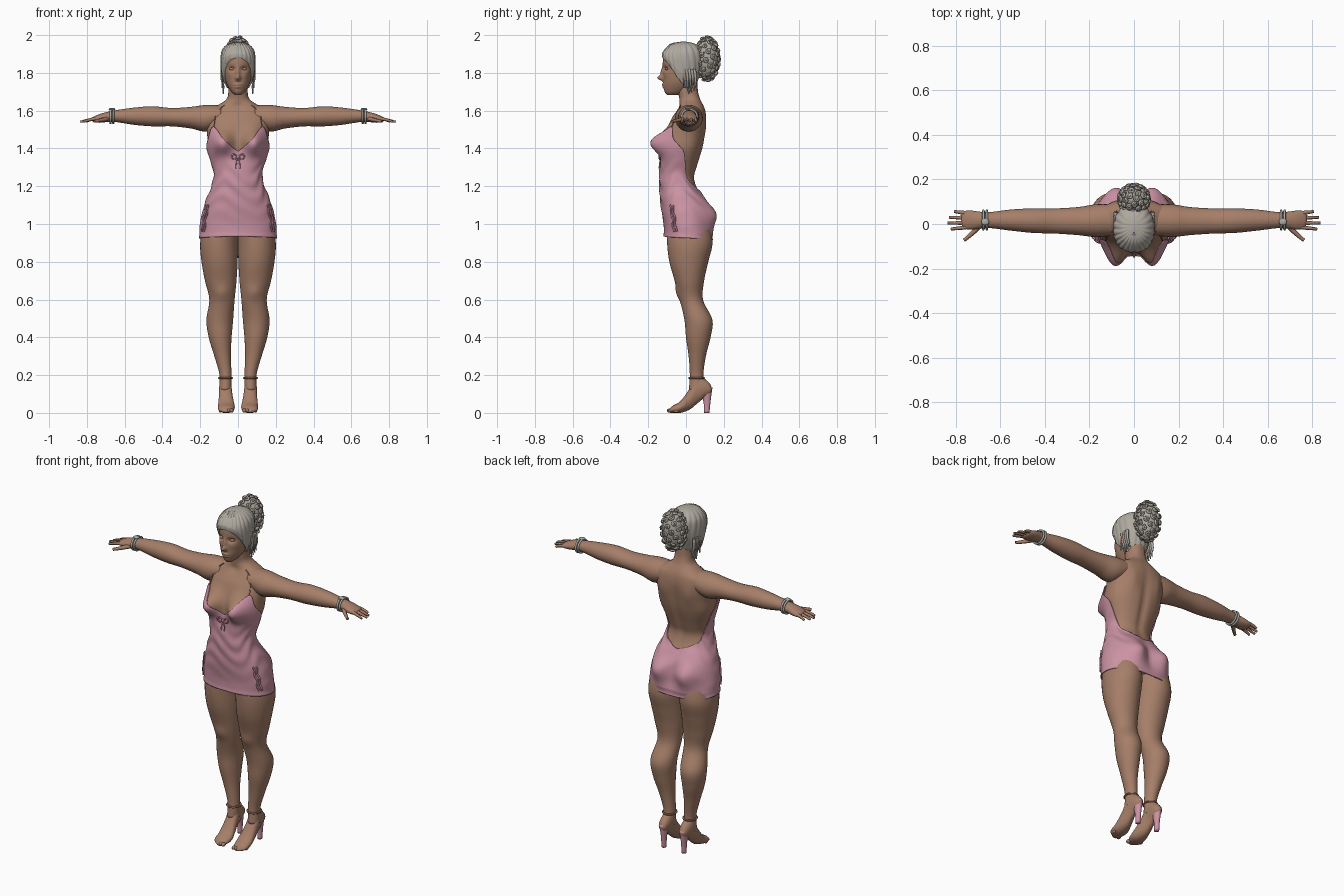
import bpy, bmesh, math, random
from mathutils import Vector

random.seed(4)
if "Cube" in bpy.data.objects:
    bpy.data.objects.remove(bpy.data.objects["Cube"])


def material(name, *rgb):
    m = bpy.data.materials.new(name)
    m.use_nodes = True
    m.diffuse_color = (*rgb, 1)
    m.node_tree.nodes["Principled BSDF"].inputs["Base Color"].default_value = (*rgb, 1)
    return m


SKIN = material("warm skin", .38, .21, .14)
PINK = material("pink satin", .6, .29, .37)
HAIR = material("ash hair", .43, .4, .35)
SILVER = material("silver", .4, .4, .38)
STRAP = material("brown strap", .3, .16, .11)


# ---- helpers ----
def interp(table, t):
    """Smooth row of values at t from a table sorted by its first column."""
    t = min(max(t, table[0][0]), table[-1][0])
    i = 0
    while i < len(table) - 2 and t > table[i + 1][0]:
        i += 1
    a, b = table[i], table[i + 1]
    before, after = table[max(i - 1, 0)], table[min(i + 2, len(table) - 1)]
    h = b[0] - a[0]
    f = (t - a[0]) / h
    row = []
    for k in range(1, len(a)):
        ma = (b[k] - before[k]) / (b[0] - before[0]) * h
        mb = (after[k] - a[k]) / (after[0] - a[0]) * h
        row.append((2*f**3 - 3*f*f + 1) * a[k] + (f**3 - 2*f*f + f) * ma
                   + (3*f*f - 2*f**3) * b[k] + (f**3 - f*f) * mb)
    return row


def bump(*offsets):
    return math.exp(-sum(o * o for o in offsets))


def oval(a0, a1, b0, b1, u, power=1):
    """Point on an oval filling the given box; u = 0 is the low-b side."""
    s, c = math.sin(u), -math.cos(u)
    s, c = (math.copysign(abs(v) ** power, v) for v in (s, c))
    return (a0 + a1 + (a1 - a0) * s) / 2, (b0 + b1 + (b1 - b0) * c) / 2


def surface(name, point, around, along, mat, caps=True, thick=0):
    """Tube-like mesh from point(u, t) with u an angle and t from 0 to 1."""
    bm = bmesh.new()
    rings = [[bm.verts.new(point(2 * math.pi * i / around, j / along)) for i in range(around)]
             for j in range(along + 1)]
    for lo, hi in zip(rings, rings[1:]):
        for i in range(around):
            k = (i + 1) % around
            bm.faces.new((lo[i], lo[k], hi[k], hi[i]))
    if caps:
        bm.faces.new(rings[0])
        bm.faces.new(rings[-1])
    bmesh.ops.recalc_face_normals(bm, faces=bm.faces)
    ob = finish(name, bm, mat)
    if thick:
        mod = ob.modifiers.new("thickness", "SOLIDIFY")
        mod.thickness, mod.offset = thick, 0


def finish(name, bm, mat):
    mesh = bpy.data.meshes.new(name)
    bm.to_mesh(mesh)
    bm.free()
    mesh.materials.append(mat)
    mesh.shade_smooth()
    ob = bpy.data.objects.new(name, mesh)
    bpy.context.collection.objects.link(ob)
    return ob


def ball(name, loc, size, mat, tilt=0):
    bm = bmesh.new()
    bmesh.ops.create_uvsphere(bm, u_segments=16, v_segments=10, radius=1)
    ob = finish(name, bm, mat)
    ob.location, ob.scale, ob.rotation_euler = loc, size, (tilt, 0, 0)


def tube(name, points, radius, mat, closed=False, tip=1):
    cu = bpy.data.curves.new(name, "CURVE")
    cu.dimensions = "3D"
    cu.resolution_u = 4
    cu.bevel_depth, cu.bevel_resolution, cu.use_fill_caps = radius, 1, True
    sp = cu.splines.new("NURBS")
    sp.points.add(len(points) - 1)
    for i, (p, q) in enumerate(zip(sp.points, points)):
        p.co = (*q, 1)
        p.radius = 1 + (tip - 1) * i / (len(points) - 1)
    sp.use_cyclic_u, sp.use_endpoint_u, sp.order_u = closed, not closed, min(3, len(points))
    cu.materials.append(mat)
    ob = bpy.data.objects.new(name, cu)
    bpy.context.collection.objects.link(ob)


def limb(name, table, axis, side, mat, around=28, along=30, shape=lambda p: p):
    """Loft of ovals along an axis, placed on one side of the body."""
    def point(u, t):
        d = table[0][0] + (table[-1][0] - table[0][0]) * t
        a, b = oval(*interp(table, d), u)
        x, y, z = shape({"x": (d, a, b), "y": (a, d, b), "z": (a, b, d)}[axis])
        return side * x, y, z
    surface(name, point, around, along, mat)


# ---- torso and neck: height, half width, front, back ----
TORSO = [(.95, .195, -.108, .13), (1.0, .193, -.11, .115), (1.1, .17, -.125, .1),
         (1.2, .132, -.132, .055), (1.25, .12, -.132, .045), (1.3, .127, -.13, .058),
         (1.4, .158, -.115, .088), (1.47, .163, -.105, .1), (1.55, .168, -.08, .108),
         (1.6, .155, -.05, .103), (1.63, .105, -.038, .092), (1.66, .062, -.035, .076),
         (1.7, .051, -.042, .064), (1.77, .05, -.05, .06)]


def body(u, z, out=0.0):
    hw, front, back = interp(TORSO, z)
    x, y = oval(-hw, hw, front, back, u, .88)
    ahead, behind = max(0, math.cos(u)) ** .5, max(0, -math.cos(u)) ** .5
    y -= ahead * .085 * bump((abs(x) - .087) / .055, (z - 1.43) / .062)
    y += behind * .055 * bump((abs(x) - .09) / .065, (z - 1.045) / .075)
    if z > 1.15:
        y -= behind * .012 * bump(x / .02, (z - 1.38) / .17)
        y += behind * .009 * bump((abs(x) - .085) / .035, (z - 1.5) / .06)
    y += ahead * .008 * bump(x / .03, (z - 1.62) / .02)
    return Vector((x + out * math.sin(u), y - out * math.cos(u), z))


surface("torso", lambda u, t: body(u, .96 + .8 * t), 80, 90, SKIN)

# ---- dress: sweetheart front, low open back ----
NECKLINE = [(0, 1.385), (.4, 1.445), (.8, 1.515), (1.2, 1.445), (1.6, 1.385),
            (1.9, 1.29), (2.2, 1.225), (2.6, 1.195), (math.pi, 1.165)]


def fold(u):
    return min(u, 2 * math.pi - u)


def dress(u, t):
    a = fold(u)
    low, top = .935 - .02 * a / math.pi, interp(NECKLINE, a)[0]
    z = low + (top - low) * t
    wrinkle = .003 * math.sin(70 * z + 4 * math.sin(3 * u)) * bump((z - 1.2) / .13)
    return body(u, z, .007 + wrinkle + .003 * bump(t / .03))


surface("dress", dress, 96, 70, PINK, caps=False, thick=.004)
for s, label in ((1, "left"), (-1, "right")):
    tube(label + "_shoulder_strap", [body(s * (.8 - .02 * i), 1.51 + .017 * i, .004) for i in range(8)],
         .0025, STRAP)
    tube(label + "_bow_loop", [body(s * a, z, .014) for a, z in
         ((0, 1.355), (.12, 1.375), (.2, 1.355), (.1, 1.34))], .004, PINK, closed=True)
    tube(label + "_bow_tail", [body(s * a, z, .012) for a, z in
         ((0, 1.355), (.06, 1.325), (.05, 1.295))], .003, PINK)
    for k in (0, 1):
        tube(label + "_hip_tie", [body(s * (1 + .12 * k + .05 * math.sin(2 * i + k)), 1.1 - .02 * i, .012)
             for i in range(8)], .005, PINK)
ball("bow_knot", body(0, 1.355, .014), (.008, .006, .009), PINK)

# ---- limbs: position along the axis, then the oval's box ----
LEG = [(.12, .034, .1, .015, .1), (.2, .034, .098, .02, .092), (.3, .038, .125, .014, .105),
       (.4, .034, .155, 0, .13), (.49, .026, .167, -.008, .14), (.6, .018, .152, -.033, .09),
       (.7, .008, .175, -.06, .096), (.8, .002, .193, -.088, .118), (.9, 0, .2, -.1, .14),
       (1.02, 0, .18, -.1, .12)]
FOOT = [(-.095, .045, .07, .002, .012), (-.075, .026, .1, 0, .034), (-.03, .017, .106, 0, .062),
        (.02, .027, .102, .018, .13), (.06, .034, .1, .05, .2), (.1, .036, .096, .082, .18),
        (.13, .045, .086, .1, .15), (.138, .058, .072, .115, .13)]
HEEL = [(0, .052, .078, .096, .124), (.06, .05, .08, .092, .13), (.135, .042, .09, .068, .14)]
ARM = [(.09, -.05, .088, 1.52, 1.628), (.17, -.058, .088, 1.49, 1.63), (.25, -.05, .076, 1.506, 1.62),
       (.35, -.043, .07, 1.517, 1.614), (.45, -.04, .07, 1.517, 1.623), (.55, -.03, .065, 1.525, 1.616),
       (.65, -.018, .053, 1.54, 1.602), (.69, -.02, .055, 1.54, 1.594), (.73, -.025, .06, 1.536, 1.583),
       (.765, -.018, .056, 1.54, 1.568), (.775, 0, .04, 1.55, 1.562)]


def knee(p):
    x, y, z = p
    front = 1 if y < .03 else 0
    return x, y - front * .01 * bump((x - .085) / .035, (z - .635) / .035), z


for s, label in ((1, "left"), (-1, "right")):
    limb(label + "_leg", LEG, "z", s, SKIN, 40, 70, knee)
    limb(label + "_foot", FOOT, "y", s, SKIN)
    limb(label + "_shoe_heel", HEEL, "z", s, PINK, 20, 12)
    limb(label + "_arm", ARM, "x", s, SKIN, 32, 80)
    for i in range(5):
        ball(label + "_toe", (s * (.034 + .015 * i), -.085 + .002 * i * i, .012),
             (.011 - .001 * i, .016, .011), SKIN)
    ring = [2 * math.pi * i / 16 for i in range(16)]
    tube(label + "_ankle_strap", [(s * (.066 + .036 * math.cos(a)), .056 + .04 * math.sin(a), .185)
         for a in ring], .005, STRAP, closed=True)
    # fingers and thumb
    for i, tip in enumerate((.805, .828, .835, .82)):
        y = .048 - .02 * i
        tube(label + "_finger", [(s * .745, y, 1.558), (s * .78, y + .004 - .004 * i, 1.556),
             (s * tip, y + .008 - .006 * i, 1.541)], .0105, SKIN, tip=.6)
    tube(label + "_thumb", [(s * .69, -.005, 1.558), (s * .72, -.04, 1.55), (s * .762, -.073, 1.543)],
         .013, SKIN, tip=.6)
    # bracelet of two bands with a clasp bead
    for dx in (0, .015):
        tube(label + "_bracelet", [(s * (.66 + dx), .018 + .042 * math.cos(a), 1.57 + .037 * math.sin(a))
             for a in ring], .006, SILVER, closed=True)
    ball(label + "_clasp", (s * .667, .01, 1.608), (.018, .016, .007), SILVER)

# ---- head: height, half width, front, back ----
HEAD = [(1.683, .018, -.1, -.04), (1.7, .036, -.113, 0), (1.74, .059, -.12, .04), (1.78, .07, -.121, .06),
        (1.83, .076, -.122, .078), (1.88, .076, -.12, .082), (1.91, .066, -.1, .072),
        (1.935, .04, -.065, .04), (1.943, .006, -.025, 0)]


def head(u, z):
    hw, front, back = interp(HEAD, z)
    x, y = oval(-hw, hw, front, back, u, .95)
    if y < 0:
        y -= .026 * bump(x / .012, (z - 1.773) / .013) + .013 * bump(x / .01, (z - 1.8) / .03)
        y += .013 * bump((abs(x) - .032) / .018, (z - 1.822) / .012)
        y -= .008 * bump(x / .02, (z - 1.738) / .006) + .007 * bump(x / .018, (z - 1.725) / .006)
        y -= .004 * bump((abs(x) - .045) / .02, (z - 1.79) / .02)
    return Vector((x, y, z))


surface("head", lambda u, t: head(u, 1.683 + .26 * t), 100, 84, SKIN)

# ---- hair swept back from the hairline ----
HAIRLINE = [(0, 1.878), (.6, 1.862), (1.1, 1.82), (1.4, 1.785), (1.8, 1.75), (2.3, 1.725), (math.pi, 1.715)]
MIDDLE = Vector((0, -.015, 1.82))


def hair(u, t):
    low = interp(HAIRLINE, fold(u))[0]
    p = head(u, low + (1.943 - low) * t) - MIDDLE
    lock = abs(math.sin(10 * u + 5 * math.sin(u) * t)) * min(1, 5 * (1 - t))
    grow = .05 + min(1, 5 * t) * .07 + .045 * lock
    return MIDDLE + Vector((p.x * (1.05 + grow), p.y * (1 + grow * .7), p.z * (1.06 + grow)))


surface("swept_hair", hair, 140, 40, HAIR)
for s, label in ((1, "left"), (-1, "right")):
    ball(label + "_eyelid", (s * .032, -.1, 1.821), (.016, .011, .008), SKIN)
    ball(label + "_ear", (s * .078, -.006, 1.785), (.009, .016, .029), SKIN, tilt=.2)
    tube(label + "_earring", [(s * .082, -.008, 1.76), (s * .084, -.008, 1.72)], .004, SILVER)
    for i in range(4):
        y = .002 + .014 * i
        tube(label + "_loose_lock", [(s * .083, y, 1.82), (s * .09, y + .008, 1.77), (s * .075, y + .006, 1.735),
             (s * .078, y + .014, 1.69 + .008 * i)], .009, HAIR, tip=.4)

# ---- curled bun: a core covered with rolled curls ----
BUN, SIZE = Vector((0, .112, 1.875)), Vector((.068, .064, .115))
ball("bun_core", BUN, SIZE * .96, HAIR)
for i in range(64):
    h = 1 - (2 * i + 1) / 64
    a = i * math.pi * (3 - math.sqrt(5))
    r = math.sqrt(1 - h * h)
    n = Vector((r * math.cos(a), r * math.sin(a), h))
    at = BUN + n * SIZE
    side = n.orthogonal().normalized()
    up = n.cross(side)
    size = random.uniform(.011, .016)
    curl = [at + size * (1 - k / 14) * (side * math.cos(k) + up * math.sin(k)) + n * (.0006 * k) for k in range(11)]
    tube("bun_curl", curl, .0065, HAIR, tip=.7)
